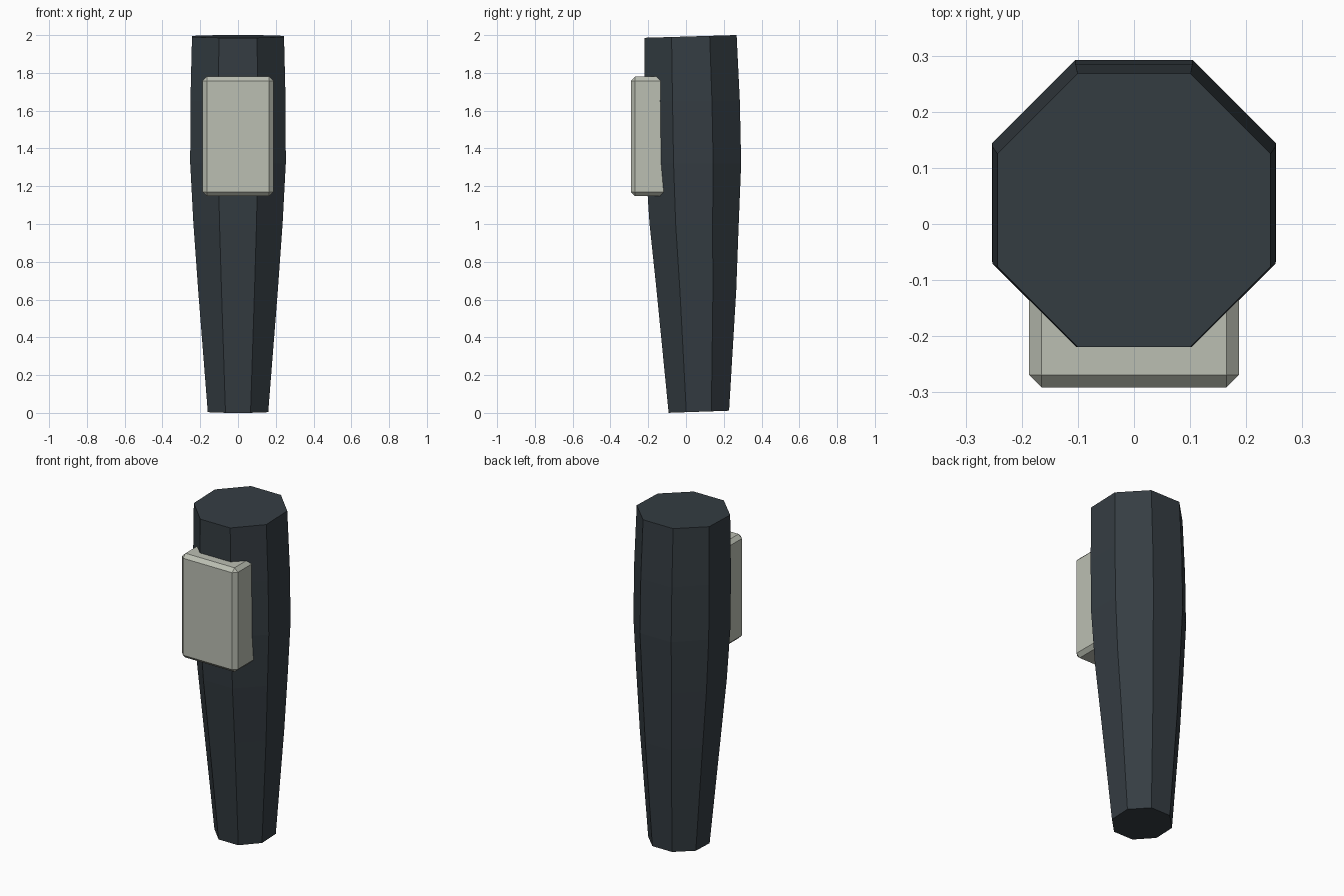
import bpy, bmesh, math
from mathutils import Vector

if "Cube" in bpy.data.objects:
    bpy.data.objects.remove(bpy.data.objects["Cube"])


def material(name, rgb):
    m = bpy.data.materials.new(name)
    m.diffuse_color = (*rgb, 1.0)
    m.use_nodes = True
    m.node_tree.nodes["Principled BSDF"].inputs["Base Color"].default_value = m.diffuse_color
    return m


def finish(bm, name, mat):
    bmesh.ops.recalc_face_normals(bm, faces=bm.faces)
    mesh = bpy.data.meshes.new(name)
    bm.to_mesh(mesh)
    bm.free()
    mesh.materials.append(mat)
    obj = bpy.data.objects.new(name, mesh)
    bpy.context.collection.objects.link(obj)
    return obj


slate = material("dark slate", (0.035, 0.046, 0.055))
stone = material("pale grey", (0.50, 0.52, 0.45))

# Tapered octagonal shaft: height, half width, y centre, tilt (rise per y)
rings = [
    (0.006, 0.160, 0.068, 0.035),
    (0.65, 0.211, 0.055, 0.0),
    (1.00, 0.236, 0.043, 0.0),
    (1.32, 0.253, 0.039, 0.0),
    (1.65, 0.252, 0.033, 0.0),
    (1.993, 0.2435, 0.0245, 0.03),
]
bm = bmesh.new()
loops = []
for z, half, cy, tilt in rings:
    radius = half / math.cos(math.pi / 8)
    loop = []
    for i in range(8):
        a = math.pi / 8 + i * math.pi / 4
        dy = radius * math.sin(a)
        loop.append(bm.verts.new((radius * math.cos(a), cy + dy, z + tilt * dy)))
    loops.append(loop)
for low, high in zip(loops, loops[1:]):
    for i in range(8):
        j = (i + 1) % 8
        bm.faces.new((low[i], low[j], high[j], high[i]))
bm.faces.new(loops[0][::-1])
bm.faces.new(loops[-1])
finish(bm, "shaft", slate)

# Chamfered block set into the front of the shaft
low, high = Vector((-0.187, -0.291, 1.147)), Vector((0.187, -0.085, 1.78))
bm = bmesh.new()
bmesh.ops.create_cube(bm, size=1.0)
for v in bm.verts:
    v.co = Vector([(low[k] + high[k]) / 2 + v.co[k] * (high[k] - low[k]) for k in range(3)])
bmesh.ops.bevel(bm, geom=bm.edges[:], offset=0.022, segments=1,
                profile=0.5, affect='EDGES')
finish(bm, "front_block", stone)
